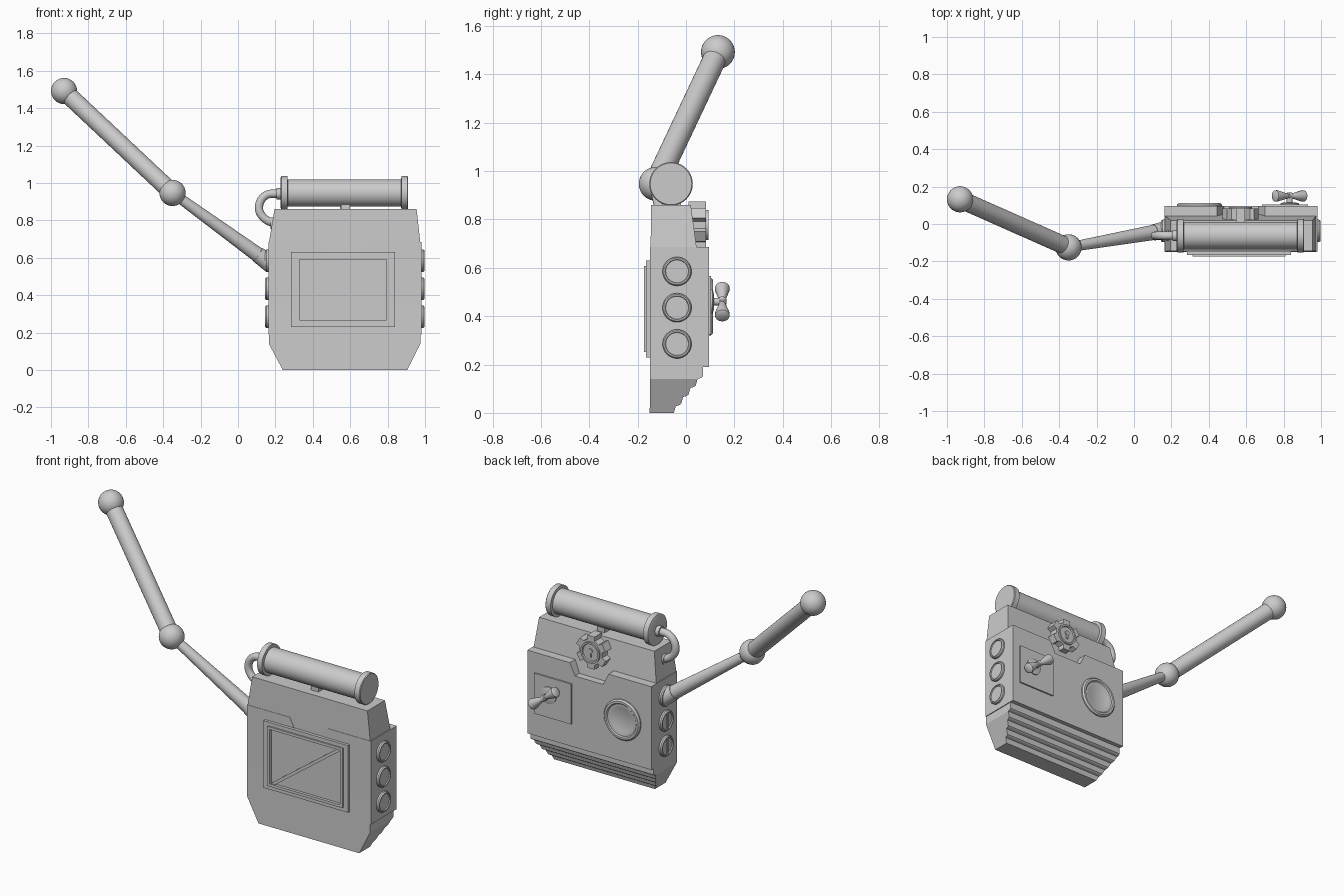
import bpy, bmesh, math
from mathutils import Vector

if "Cube" in bpy.data.objects:
    bpy.data.objects.remove(bpy.data.objects["Cube"])


def finish(name, bm, smooth=False):
    bmesh.ops.remove_doubles(bm, verts=bm.verts, dist=1e-5)
    bmesh.ops.recalc_face_normals(bm, faces=bm.faces)
    me = bpy.data.meshes.new(name)
    bm.to_mesh(me)
    bm.free()
    ob = bpy.data.objects.new(name, me)
    bpy.context.collection.objects.link(ob)
    bpy.ops.object.select_all(action='DESELECT')
    ob.select_set(True)
    bpy.context.view_layer.objects.active = ob
    if smooth:
        bpy.ops.object.shade_smooth_by_angle(angle=math.radians(35))
    return ob


def prism(name, pts, a, b, axis='y'):
    """Extrude an (x,z) profile along y, or a (y,z) profile along x."""
    bm = bmesh.new()
    place = (lambda u, v, w: (u, w, v)) if axis == 'y' else (lambda u, v, w: (w, u, v))
    lo = [bm.verts.new(place(u, v, a)) for u, v in pts]
    hi = [bm.verts.new(place(u, v, b)) for u, v in pts]
    bm.faces.new(lo)
    bm.faces.new(hi[::-1])
    for i in range(len(pts)):
        j = (i + 1) % len(pts)
        bm.faces.new((lo[i], lo[j], hi[j], hi[i]))
    return finish(name, bm)


def box(name, x0, x1, y0, y1, z0, z1):
    return prism(name, [(x0, z0), (x1, z0), (x1, z1), (x0, z1)], y0, y1)


def lathe(name, profile, origin, axis, n=32):
    """Spin (radius, height) points around an axis through origin."""
    rot = Vector(axis).to_track_quat('Z', 'Y')
    bm = bmesh.new()
    rings = []
    for r, h in profile:
        rings.append([bm.verts.new(Vector(origin) + rot @ Vector(
            (r * math.cos(k * math.tau / n), r * math.sin(k * math.tau / n), h))) for k in range(n)])
    for p, q in zip(rings, rings[1:]):
        for k in range(n):
            bm.faces.new((p[k], p[(k + 1) % n], q[(k + 1) % n], q[k]))
    bm.faces.new(rings[0][::-1])
    bm.faces.new(rings[-1])
    return finish(name, bm, True)


def rod(name, a, b, r1, r2):
    d = Vector(b) - Vector(a)
    return lathe(name, [(r1, 0), (r2, d.length)], a, d)


def ball(name, c, r):
    bm = bmesh.new()
    bmesh.ops.create_uvsphere(bm, u_segments=32, v_segments=16, radius=r)
    bmesh.ops.translate(bm, verts=bm.verts, vec=c)
    return finish(name, bm, True)


CX = 0.57

# Core body: front outline intersected with a side outline that has a stepped underside
core = prism('core_body', [(.24, 0), (.905, 0), (.975, .14), (.975, .68), (.955, .86),
                           (.195, .86), (.165, .68), (.165, .14)], -.3, .3)
steps = []
for i in range(4):
    y, z = -.05 + i * .03, i * .0375
    steps += [(y, z), (y + .008, z + .028), (y + .022, z + .032)]
side = prism('side_outline', [(-.15, 0)] + steps + [(.07, .15), (.07, .2), (.055, .6), (.02, .86), (-.145, .86)],
             0, 1.2, 'x')
side.hide_render = True
bpy.context.view_layer.objects.active = core
mod = core.modifiers.new('cut', 'BOOLEAN')
mod.operation, mod.solver, mod.object = 'INTERSECT', 'EXACT', side
bpy.ops.object.modifier_apply(modifier='cut')
bpy.data.objects.remove(side)

# Outer shell with a notch under the gear
prism('outer_shell', [(.162, .19), (.98, .19), (.98, .686), (.70, .686), (.665, .615),
                      (.48, .615), (.445, .686), (.162, .686)], -.148, .095)

# Front screen: two stepped rims, pane and diagonal strip


def rim(name, x0, x1, z0, z1, w, y):
    box(name + '_bottom', x0, x1, y, -.145, z0, z0 + w)
    box(name + '_top', x0, x1, y, -.145, z1 - w, z1)
    box(name + '_left', x0, x0 + w, y, -.145, z0 + w, z1 - w)
    box(name + '_right', x1 - w, x1, y, -.145, z0 + w, z1 - w)


rim('screen_frame', .283, .84, .23, .63, .032, -.165)
rim('screen_inner_rim', .313, .81, .252, .608, .016, -.173)
box('screen_pane', .32, .81, -.156, -.145, .26, .605)
prism('screen_diagonal', [(.33, .268), (.36, .268), (.80, .592), (.77, .592)], -.164, -.15)

# Round side knobs, three per side
knob = [(.06, 0), (.06, .012), (.055, .019), (.049, .019), (.047, .013)]
for s, x in ((1, .978), (-1, .164)):
    for i, z in enumerate((.285, .435, .585)):
        lathe(f'side_knob_{"right" if s > 0 else "left"}_{i}', knob, (x, -.037, z), (s, 0, 0))
        if s < 0 and i < 2:
            box(f'side_knob_bar_{i}', .146, .164, -.042, -.032, z - .045, z + .045)

# Back dial
lathe('back_dial', [(.12, 0), (.12, .008), (.112, .017), (.1, .017), (.094, .011), (.078, .011), (.066, .006)],
      (.35, .094, .44), (0, 1, 0), 40)

# Back plate with winding key
box('key_plate', .685, .93, .09, .104, .325, .565)
kc = Vector((.832, .15, .46))
lathe('key_collar', [(.05, 0), (.05, .008), (.03, .014)], (kc.x, .102, kc.z), (0, 1, 0))
rod('key_stem', (kc.x, .1, kc.z), kc, .016, .016)
d = Vector((.8, 0, -.6))
lathe('winding_key', [(.02, -.102), (.03, -.096), (.031, -.085), (.013, -.015), (.018, -.012), (.018, .012),
                      (.013, .015), (.031, .085), (.03, .096), (.02, .102)], kc, d, 24)

# Gear on the upper back
gear = []
for k in range(6):
    a = math.pi / 2 + k * math.tau / 6
    for da, r in ((-.33, .075), (-.24, .1), (.24, .1), (.33, .075)):
        gear.append((CX + r * math.cos(a + da), .777 + r * math.sin(a + da)))
prism('gear', gear, .01, .082)
lathe('gear_face', [(.062, 0), (.062, .012), (.052, .012), (.049, .005)], (CX, .08, .777), (0, 1, 0))
lathe('gear_keyhole', [(.014, 0), (.014, .008)], (CX, .083, .787), (0, 1, 0), 16)
box('gear_keyhole_slot', CX - .005, CX + .005, .083, .091, .75, .785)

# Tank on top, with end flanges and a middle support
tc = (.228, -.062, .947)
lathe('top_tank', [(.08, 0), (.09, .004), (.09, .036), (.073, .038), (.073, .644), (.09, .646),
                   (.09, .678), (.086, .682)], tc, (1, 0, 0), 40)
box('tank_support', .55, .6, -.1, -.02, .85, .89)

# Curved hose from tank to body
cu = bpy.data.curves.new('hose', 'CURVE')
cu.dimensions = '3D'
cu.bevel_depth, cu.bevel_resolution, cu.resolution_u = .022, 4, 10
sp = cu.splines.new('BEZIER')
path = [((.24, .943), (.05, 0)), ((.18, .943), (.035, 0)), ((.112, .868), (0, .042)), ((.215, .785), (-.06, 0))]
sp.bezier_points.add(len(path) - 1)
for bp, ((x, z), (hx, hz)) in zip(sp.bezier_points, path):
    sgn = -1 if x < .2 and z > .8 else 1
    out = Vector((-abs(hx), 0, -abs(hz))) if sgn < 0 else Vector((-.02, 0, 0))
    if z < .8:
        out = Vector((.06, 0, 0))
    bp.co = (x, -.062, z)
    bp.handle_left = bp.co - out
    bp.handle_right = bp.co + out
hose = bpy.data.objects.new('hose', cu)
bpy.context.collection.objects.link(hose)
rod('hose_collar_top', (.205, -.062, .943), (.24, -.062, .943), .03, .03)
rod('hose_collar_bottom', (.175, -.062, .785), (.21, -.062, .785), .03, .03)

# Jointed arm
shoulder, elbow, tip = Vector((.15, -.037, .585)), Vector((-.35, -.125, .947)), Vector((-.93, .132, 1.492))
rod('lower_arm', shoulder, elbow, .042, .026)
rod('shoulder_collar', shoulder + Vector((.03, .005, -.02)), shoulder.lerp(elbow, .09), .05, .043)
ball('elbow_ball', elbow, .07)
rod('upper_arm', elbow.lerp(tip, .04), tip, .048, .048)
ball('tip_ball', tip, .07)
